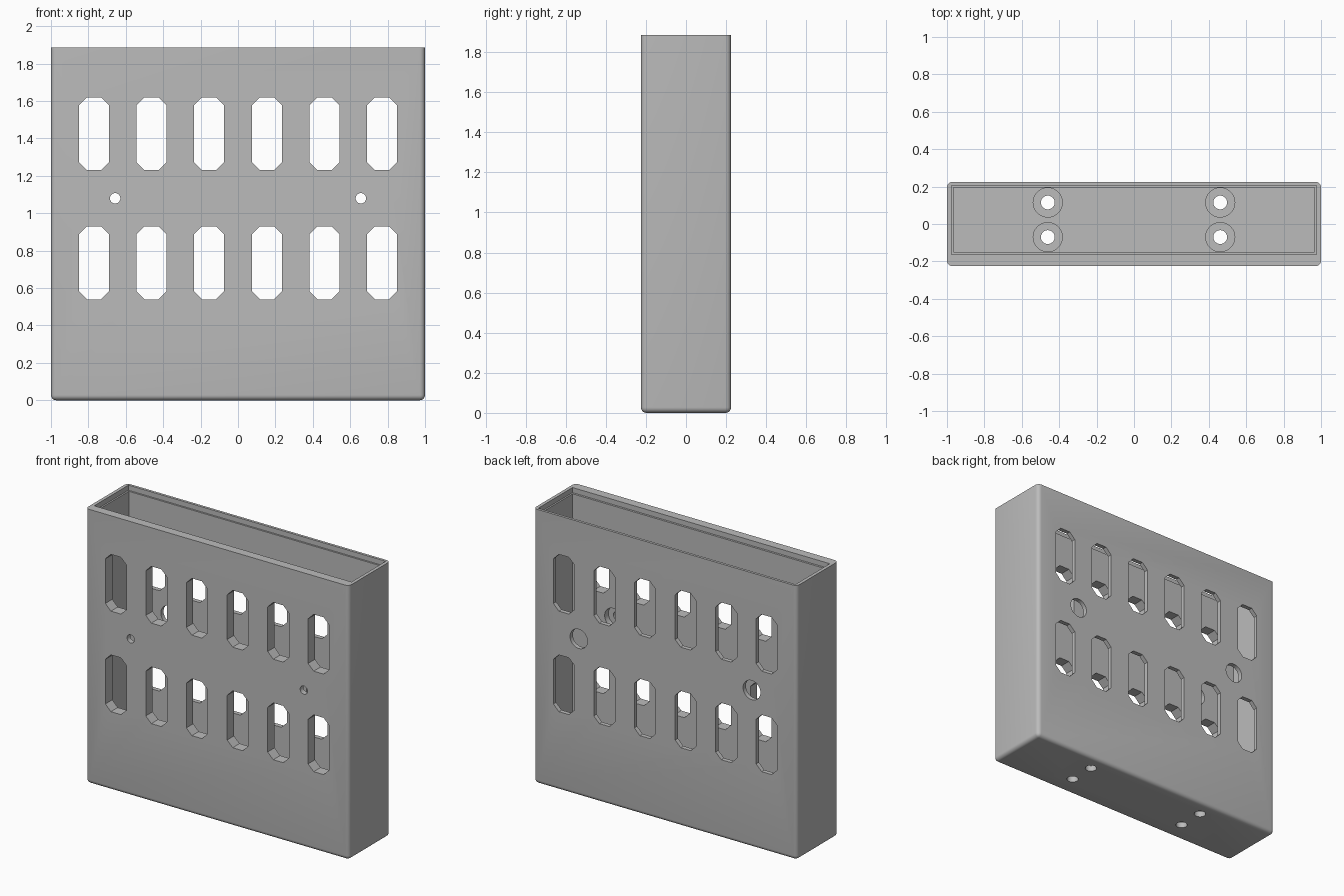
import bpy, bmesh, math
from mathutils import Vector

if "Cube" in bpy.data.objects:
    bpy.data.objects.remove(bpy.data.objects["Cube"])

W, D, H = 1.0, 0.225, 1.885      # half width, half depth, height
FRONT_IN, BACK_IN = -0.15, 0.195  # inner faces of front and back walls
FLOOR = 0.075

grey = bpy.data.materials.new("plain grey")
grey.diffuse_color = (0.5, 0.5, 0.5, 1)
grey.use_nodes = True
grey.node_tree.nodes["Principled BSDF"].inputs["Base Color"].default_value = grey.diffuse_color


def add_prism(bm, pts, axis, a, b):
    """Closed prism from a 2D outline, extruded along y or z from a to b."""
    def place(p, t):
        return Vector((p[0], t, p[1])) if axis == 'y' else Vector((p[0], p[1], t))
    lo = [bm.verts.new(place(p, a)) for p in pts]
    hi = [bm.verts.new(place(p, b)) for p in pts]
    n = len(pts)
    faces = [bm.faces.new(lo), bm.faces.new(hi)]
    for i in range(n):
        j = (i + 1) % n
        faces.append(bm.faces.new((lo[i], lo[j], hi[j], hi[i])))
    bmesh.ops.recalc_face_normals(bm, faces=faces)


def circle(cx, cy, r, n=32):
    return [(cx + r * math.cos(2 * math.pi * i / n),
             cy + r * math.sin(2 * math.pi * i / n)) for i in range(n)]


def rect(x, y0, y1):
    return [(-x, y0), (x, y0), (x, y1), (-x, y1)]


def slot(cx, cz, hw=0.08, hh=0.195, c=0.042):
    return [(cx - hw + c, cz - hh), (cx + hw - c, cz - hh), (cx + hw, cz - hh + c),
            (cx + hw, cz + hh - c), (cx + hw - c, cz + hh), (cx - hw + c, cz + hh),
            (cx - hw, cz + hh - c), (cx - hw, cz - hh + c)]


def to_object(name, bm):
    me = bpy.data.meshes.new(name)
    bm.to_mesh(me)
    bm.free()
    ob = bpy.data.objects.new(name, me)
    bpy.context.collection.objects.link(ob)
    me.materials.append(grey)
    return ob


def cut(target, prisms):
    """Subtract a set of separate prisms from the target."""
    bm = bmesh.new()
    for p in prisms:
        add_prism(bm, *p)
    cutter = to_object("cutter", bm)
    cutter.hide_render = True
    mod = target.modifiers.new("cut", 'BOOLEAN')
    mod.operation, mod.solver, mod.object = 'DIFFERENCE', 'EXACT', cutter
    bpy.context.view_layer.objects.active = target
    bpy.ops.object.modifier_apply(modifier=mod.name)
    bpy.data.objects.remove(cutter)


# Outer body: rounded uprights and bottom, sharp top
bm = bmesh.new()
add_prism(bm, rect(W, -D, D), 'z', 0, H)
edges = [e for e in bm.edges if min(v.co.z for v in e.verts) < 0.01]
bmesh.ops.bevel(bm, geom=edges, offset=0.028, segments=5, profile=0.5,
                affect='EDGES', clamp_overlap=True)
box = to_object("tray_box", bm)

# Main cavity, then the shallow lid ledge around the mouth
cut(box, [(rect(0.966, FRONT_IN, BACK_IN), 'z', FLOOR, H + 0.2)])
cut(box, [(rect(0.977, -0.164, 0.207), 'z', H - 0.035, H + 0.2)])

# Two rows of chamfered slots through both walls
cut(box, [(slot(s * x, z), 'y', -0.5, 0.5)
          for z in (0.735, 1.425) for x in (0.155, 0.463, 0.77) for s in (-1, 1)])

# Wall screw holes: small in front, head recess inside, wide access hole behind
cut(box, [(circle(s * 0.657, 1.08, 0.028), 'y', -0.5, 0.0) for s in (-1, 1)])
cut(box, [(circle(s * 0.657, 1.08, 0.066), 'y', -0.19, 0.5) for s in (-1, 1)])

# Floor screw holes with head recesses
spots = [(s * 0.461, y) for s in (-1, 1) for y in (-0.07, 0.115)]
cut(box, [(circle(x, y, 0.037), 'z', -0.3, 0.3) for x, y in spots])
cut(box, [(circle(x, y, 0.078), 'z', 0.04, 0.3) for x, y in spots])

bpy.ops.object.select_all(action='DESELECT')
box.select_set(True)
bpy.context.view_layer.objects.active = box
bpy.ops.object.shade_smooth_by_angle(angle=math.radians(30))
